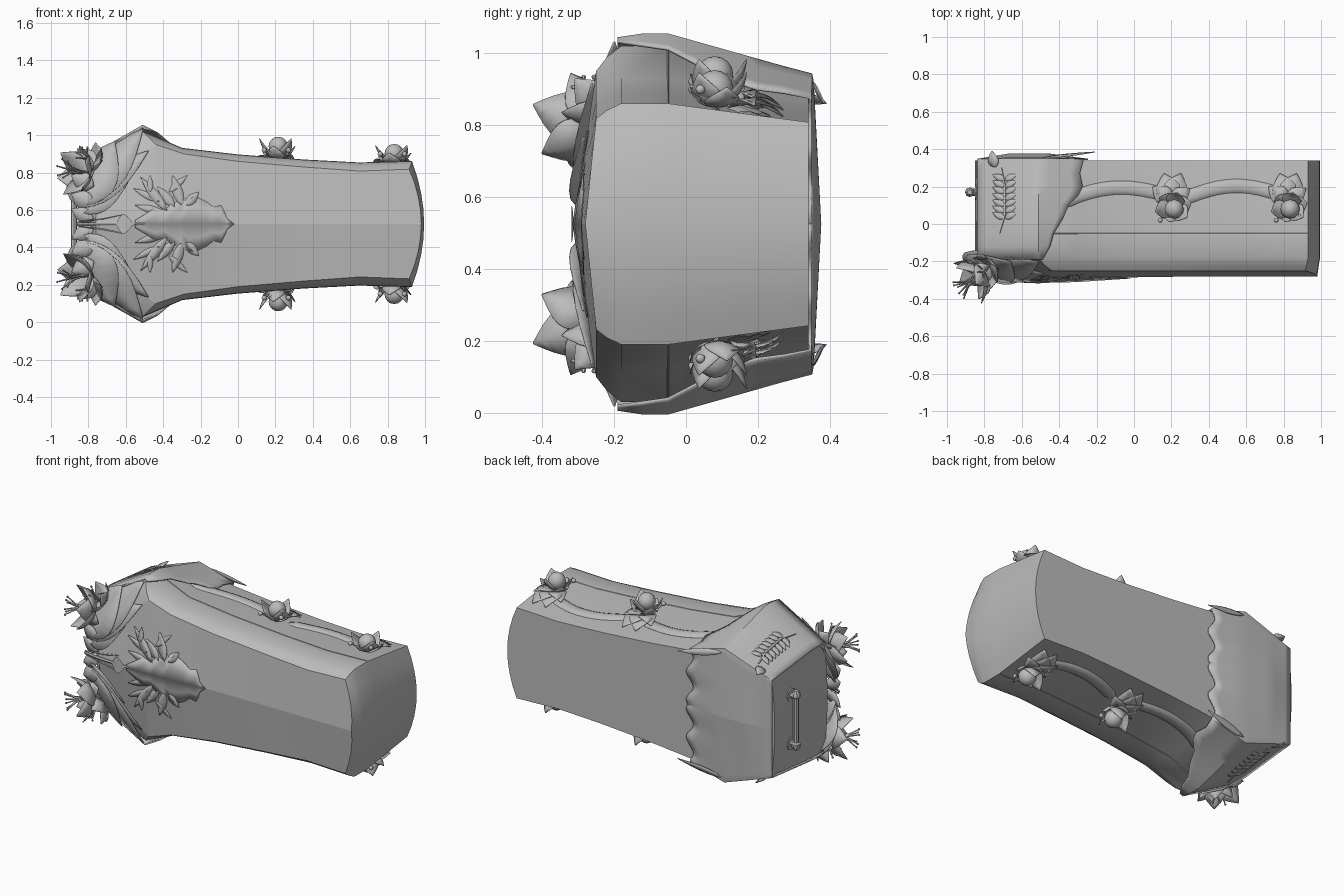
import bpy, bmesh, math
from mathutils import Vector, Quaternion

if "Cube" in bpy.data.objects:
    bpy.data.objects.remove(bpy.data.objects["Cube"])

MID = 0.525  # height of the symmetry plane; parts are modelled around z = 0
grey = bpy.data.materials.new("stone_grey")
grey.diffuse_color = (0.5, 0.5, 0.5, 1)
grey.use_nodes = True
grey.node_tree.nodes["Principled BSDF"].inputs["Base Color"].default_value = grey.diffuse_color


def finish(bm, name, mirror=False, thick=0.0, angle=35):
    bmesh.ops.remove_doubles(bm, verts=bm.verts, dist=0.0004)
    bmesh.ops.recalc_face_normals(bm, faces=bm.faces)
    me = bpy.data.meshes.new(name)
    bm.to_mesh(me)
    bm.free()
    ob = bpy.data.objects.new(name, me)
    bpy.context.collection.objects.link(ob)
    ob.location.z = MID
    me.materials.append(grey)
    if thick:
        s = ob.modifiers.new("thickness", 'SOLIDIFY')
        s.thickness, s.offset = thick, 0
    if mirror:
        m = ob.modifiers.new("mirror", 'MIRROR')
        m.use_axis = (False, False, True)
    bpy.ops.object.select_all(action='DESELECT')
    bpy.context.view_layer.objects.active = ob
    ob.select_set(True)
    bpy.ops.object.shade_smooth_by_angle(angle=math.radians(angle))
    return ob


def grid(bm, pts):
    vs = [[bm.verts.new(p) for p in row] for row in pts]
    for a, b in zip(vs, vs[1:]):
        for i in range(len(a) - 1):
            q = (a[i], a[i + 1], b[i + 1], b[i])
            if (q[0].co - q[1].co).length + (q[2].co - q[3].co).length > 1e-5:
                bm.faces.new(q)


def petal(bm, base, tip, width, normal, curl=0.0, n=6, cup=0.0):
    """Pointed leaf from base to tip, bent along its normal."""
    base, tip, nrm = Vector(base), Vector(tip), Vector(normal).normalized()
    side = (tip - base).cross(nrm).normalized()
    rows = []
    for i in range(n + 1):
        t = i / n
        w = width * 0.5 * (math.sin(math.pi * t ** 0.8) + 0.03)
        c = base.lerp(tip, t) + nrm * curl * math.sin(math.pi * t)
        rows.append([c - side * w + nrm * cup * w, c, c + side * w + nrm * cup * w])
    grid(bm, rows)


def tube(bm, pts, r, sides=6, flat=1.0, end=0.5):
    pts = [Vector(p) for p in pts]
    rows = []
    for i, p in enumerate(pts):
        d = (pts[min(i + 1, len(pts) - 1)] - pts[max(i - 1, 0)]).normalized()
        u = d.cross(Vector((0, 0, 1)) if abs(d.z) < 0.9 else Vector((1, 0, 0))).normalized()
        v = d.cross(u)
        k = r * (end if i in (0, len(pts) - 1) else 1)
        rows.append([p + u * k * math.cos(a) + v * k * flat * math.sin(a)
                     for a in (2 * math.pi * j / sides for j in range(sides + 1))])
    grid(bm, rows)
    for row in (rows[0], rows[-1]):
        bm.faces.new([bm.verts.new(p) for p in row[:-1]])


def ball(bm, c, r, seg=12):
    vs = bmesh.ops.create_uvsphere(bm, u_segments=seg, v_segments=max(4, seg // 2 + 2), radius=r)["verts"]
    bmesh.ops.translate(bm, verts=vs, vec=c)


# Coffin stations: rim x, rim half width, panel x, panel half width, back half width, ridge height
ST = [(-0.83, .335, -0.74, .22, .295, .045), (-0.51, .495, -0.44, .425, .385, .06),
      (-0.3, .405, -0.29, .375, .34, .055), (0, .37, 0, .335, .31, .035), (0.35, .343, .35, .305, .285, .03),
      (0.65, .327, .65, .283, .272, .03), (0.93, .335, .915, .293, .283, .03)]


def half(x, k):
    for a, b in zip(ST, ST[1:]):
        if x <= b[0]:
            t = max(0, (x - a[0]) / (b[0] - a[0]))
            return a[k] + (b[k] - a[k]) * t
    return ST[-1][k]


def side_z(x, y):
    t = min(1, max(0, (y + 0.05) / 0.39))
    return half(x, 1) * (1 - t) + half(x, 4) * t


# Coffin body: closed lattice of stations, depth rows and cross columns
COLS = [-1, -.75, -.5, -.25, 0, .25, .5, .75, 1]


def point(i, k, j):
    xr, hr, xf, hf, hb, ridge = ST[i]
    c = COLS[j]
    x, y, h = [(xr, .34, hb), (xr, -.05, hr), (xr, -.18, hr),
               (xr * .55 + xf * .45, -.22, hr * .55 + hf * .45), (xf, -.25, hf)][k]
    if k == 4:
        y -= ridge * (1 - abs(c))
    bulge = 1 - c * c
    x += bulge * (.065 if i == len(ST) - 1 else -.02 if i == 0 else 0)
    return (x, y, c * h)


bm = bmesh.new()
I, K, J = range(len(ST)), range(5), range(len(COLS))
for i in (I[0], I[-1]):
    grid(bm, [[point(i, k, j) for j in J] for k in K])
grid(bm, [[point(i, 0, j) for j in J] for i in I])
for j in (J[0], J[-1]):
    grid(bm, [[point(i, k, j) for k in K] for i in I])
finish(bm, "coffin_body", angle=45)

# Lid panel with a crisp centre ridge
bm = bmesh.new()
grid(bm, [[point(i, 4, j) for j in J] for i in I])
finish(bm, "lid_panel", angle=7)

# Seam between box and lid
bm = bmesh.new()
tube(bm, [(s[0], -.05, s[1] - .004) for s in ST[1:]], .006, 4, end=1)
finish(bm, "lid_seam", True)

# Cloth draped over the head end, with a wavy hem
bm = bmesh.new()
PATH = [(-.19, .98, -.49), (-.12, 1, -.45), (-.05, 1, -.43), (.03, 1, -.38), (.1, 1, -.35), (.15, 1, -.3),
        (.2, 1, -.275), (.27, 1, -.29), (.348, 1, -.27)]
PATH += [(.35 + .022 * (1 - f / 20), f / 20, -.27 + .025 * math.cos(f * .62 - 1)) for f in range(19, -1, -1)]
rows = []
for y, f, xe in PATH:
    row = []
    for n in range(13):
        x = -.835 + (-.51 + .835) * n / 8 if n <= 8 else -.51 + (xe + .51) * (n - 8) / 4
        flare = .03 * max(0, 1 - abs(x + .51) / .32)
        z = (side_z(x, y) + .008 + flare * .75) * f
        k = min(1, n / 4, (12 - n) / 3)
        row.append((x, y if y < .345 else .345 + (y - .345) * k, z))
    rows.append(row)
grid(bm, rows)
finish(bm, "head_cloth", True, .008, 40)

# Pointed cloth tips at the back corners
bm = bmesh.new()
petal(bm, (-.5, .352, .39), (-.21, .385, .335), .04, (0, 1, .3), .0)
petal(bm, (-.74, .3, .34), (-.76, .39, .335), .06, (-.5, .0, 1), .01)
finish(bm, "cloth_tips", True, .004)

# Broad leaves folded over the head of the lid
bm = bmesh.new()
for tip, w in [((-.51, -.2, .505), .24), ((-.66, -.2, .44), .28), ((-.48, -.262, .39), .17), ((-.76, -.14, .38), .22),
               ((-.58, -.287, .24), .17)]:
    petal(bm, (-.85, -.26, .03 + tip[2] * .15), tip, w, (-.5, -1, .4), .012, 8, -.05)
for z, s in ((.02, .08), (.1, .1), (.2, .1)):
    petal(bm, (-.77, -.275, z), (-.89, -.25, z + .06), s, (-.3, -1, 0), .01)
finish(bm, "head_leaves", True, .003, 45)


# Filigree on the lid panel
def lid(x, z, lift=.004):
    return Vector((x, -.25 - half(x, 5) * (1 - abs(z) / half(x, 3)) - lift, z))


bm = bmesh.new()
EDGE = [(-.55, .02), (-.5, .05), (-.44, .09), (-.39, .07), (-.35, .12), (-.3, .1), (-.26, .15), (-.21, .14),
        (-.17, .12), (-.13, .09), (-.09, .1), (-.07, .06), (-.06, .03), (-.02, .0)]
grid(bm, [[lid(x, 0), lid(x, z * .5), lid(x, z)] for x, z in EDGE])
for x0, z0, x1, z1, w in [(-.4, .06, -.55, .1, .04), (-.38, .07, -.52, .25, .05), (-.42, .12, -.56, .19, .035),
                          (-.34, .09, -.43, .2, .05), (-.3, .1, -.35, .26, .055), (-.37, .17, -.27, .26, .035),
                          (-.28, .1, -.21, .17, .05), (-.47, .17, -.47, .26, .03)]:
    petal(bm, lid(x0, z0), lid(x1, z1), w, (0, -1, .14), 0)
finish(bm, "lid_filigree", True, .003, 20)

# Stem with a bud along the lid ridge
bm = bmesh.new()
tube(bm, [(-.86, -.28, 0), (-.75, -.297, 0), (-.5, -.31, 0)], .01, end=.8)
petal(bm, (-.65, -.312, 0), (-.56, -.316, 0), .1, (0, -1, 0), .004)
for s in (-1, 1):
    tube(bm, [(-.86, -.278, s * .01), (-.72, -.29, s * .03), (-.62, -.295, s * .05)], .006)
finish(bm, "ridge_stem")


# Lilies: six flared petals, a throat and stamens around an axis
def lily(bm, c, axis, r, depth):
    c, axis = Vector(c), Vector(axis).normalized()
    u = axis.orthogonal().normalized()
    for i in range(6):
        d = Quaternion(axis, i * math.pi / 3) @ u
        tip = c + d * r * 1.05 + axis * depth * (.85 + .2 * (i % 2))
        petal(bm, c, tip, r * 1.05, axis - d * .7, -r * .2, 8, .2)
        e = Quaternion(axis, i * math.pi / 3 + .5) @ u
        tip = c + axis * depth * 1.45 + e * r * .4
        tube(bm, [c, c + axis * depth + e * r * .12, tip], .004, 4)
        ball(bm, tip, .005, 6)


bm = bmesh.new()
lily(bm, (-.8, -.25, .27), (-1, -.75, .2), .13, .12)
lily(bm, (-.77, -.22, .31), (-.5, -.5, .55), .1, .08)
finish(bm, "head_lilies", True, .003, 45)

# Side blossoms with round buds, petals and leaves
bm = bmesh.new()
for x, up in ((.2, .08), (.82, .062)):
    z = side_z(x, .08)
    ball(bm, (x + .015, .08, z + up), .05)
    for i in range(6):
        a = i * math.pi / 3 + .3
        d = Vector((math.cos(a), math.sin(a) * .8, 0))
        c = Vector((x + .01, .09, z + .01))
        petal(bm, c, c + d * .1 + Vector((0, 0, up * .9 + .04 * (i % 2))), .1, Vector((0, 0, 1)) - d, -.02, 6, .2)
    for dx, y1, w, dz in [(-.04, .27, .13, .0), (.05, .27, .13, .0), (-.1, .2, .1, .01), (.1, .19, .09, .02)]:
        petal(bm, (x, .12, z + .01), (x + dx, y1, side_z(x, y1) + .01 + dz), w, (0, 0, 1), .02, 6, .15)
    for dx, dy in [(-.06, .02), (.07, .04)]:
        tube(bm, [(x, .09, z), (x + dx * .6, dy + .03, z + .04), (x + dx, dy, z + .06)], .006, 5)
        ball(bm, (x + dx, dy, z + .06), .012, 8)
finish(bm, "side_blossoms", True, .003, 45)

# Broad flat swags hanging between the blossoms
bm = bmesh.new()
for x0, x1, y0, y1 in [(-.4, .18, .11, .15), (.26, .8, .13, .15)]:
    pts = []
    for i in range(13):
        t = i / 12
        x, y = x0 + (x1 - x0) * t, y0 + (y1 - y0) * t + .06 * math.sin(math.pi * t)
        pts.append((x, y, side_z(x, y) - .006))
    tube(bm, pts, .04, 10, .5, .5)
finish(bm, "side_swags", True, 0, 60)

# Fern sprig on the side of the head cloth
bm = bmesh.new()


def cloth(x, y):
    return Vector((x, y, side_z(x, y) + .022))


for i in range(7):
    y = .03 + i * .034
    for s in (-1, 1):
        petal(bm, cloth(-.69, y), cloth(-.69 + s * .065, y + .03), .035, (-.4, .2, 1), .006)
tube(bm, [cloth(-.72, -.05), cloth(-.69, .05), cloth(-.69, .2), cloth(-.71, .3)], .006, 5)
finish(bm, "fern_sprig", True, .003)

# Carrying handle on the head end
bm = bmesh.new()
tube(bm, [(-.878, .17, 0), (-.878, .17, .15)], .016, 8, end=1)
tube(bm, [(-.878, .17, .135), (-.878, .17, .145), (-.878, .17, .165), (-.878, .17, .185)], .026, 8, end=.5)
tube(bm, [(-.83, .17, .15), (-.885, .17, .15)], .02, 6, end=1)
tube(bm, [(-.83, .17, .15), (-.85, .17, .15)], .042, 8, end=1)
finish(bm, "head_handle", True)
